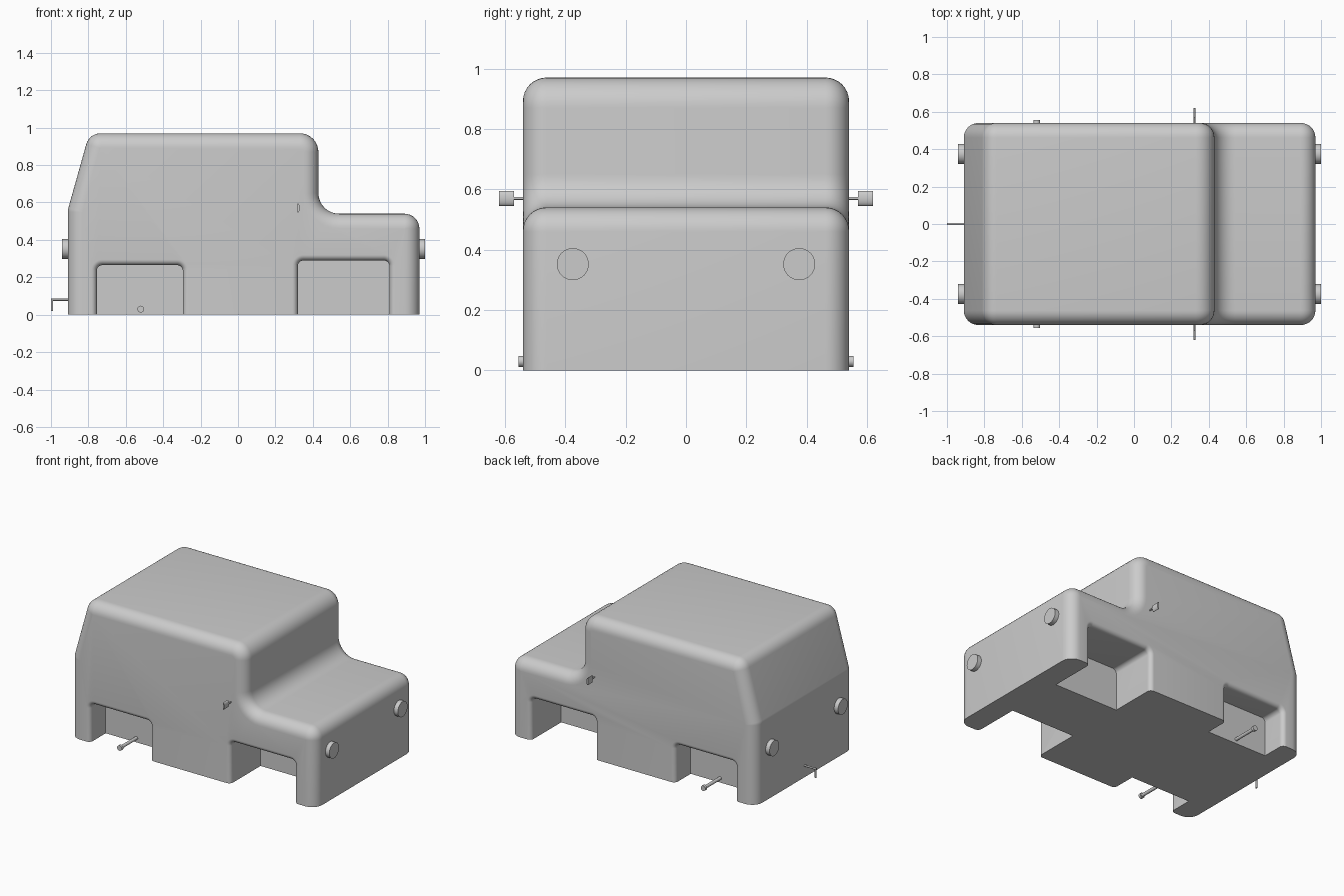
import bpy, bmesh, math
from mathutils import Vector, Matrix

cube = bpy.data.objects.get("Cube")
if cube:
    bpy.data.objects.remove(cube, do_unlink=True)

HALF = 0.54      # half width of the body
ROUND = 0.078    # rounding where the sides meet the shell
LIP = 0.03       # rounding around the wheel openings

grey = bpy.data.materials.new("light grey")
grey.use_nodes = True
grey.diffuse_color = (0.6, 0.6, 0.6, 1)
grey.node_tree.nodes["Principled BSDF"].inputs["Base Color"].default_value = grey.diffuse_color


def make(name, bm):
    bmesh.ops.recalc_face_normals(bm, faces=bm.faces)
    mesh = bpy.data.meshes.new(name)
    bm.to_mesh(mesh)
    bm.free()
    mesh.materials.append(grey)
    ob = bpy.data.objects.new(name, mesh)
    bpy.context.collection.objects.link(ob)
    return ob


def smooth(ob):
    bpy.ops.object.select_all(action='DESELECT')
    ob.select_set(True)
    bpy.context.view_layer.objects.active = ob
    bpy.ops.object.shade_smooth_by_angle(angle=math.radians(35))


def outline(corners, inset, steps=8):
    """Rounded x-z outline moved inward; the first edge (the base) stays put."""
    pts = [Vector(c[:2]) for c in corners]
    n = len(pts)
    lines = []
    for i in range(n):
        d = (pts[(i + 1) % n] - pts[i]).normalized()
        shift = Vector((-d.y, d.x)) * (inset if i else 0)
        lines.append((pts[i] + shift, d))
    out = []
    for i in range(n):
        (a, d), (b, e) = lines[i - 1], lines[i]
        turn = d.cross(e)
        p = a + d * ((b - a).cross(e) / turn)
        radius = corners[i][2]
        if not radius:
            out.append(p)
            continue
        side = 1 if turn > 0 else -1
        radius -= side * inset
        sweep = math.acos(max(-1, min(1, d.dot(e))))
        start = p - d * radius * math.tan(sweep / 2)
        centre = start + Vector((-d.y, d.x)) * side * radius
        for k in range(steps + 1):
            angle = side * sweep * k / steps + math.atan2(start.y - centre.y, start.x - centre.x)
            out.append(centre + Vector((math.cos(angle), math.sin(angle))) * radius)
    return out


def loft(name, corners, rings):
    """Skin outlines placed along y; rings are (y, inset) pairs."""
    bm = bmesh.new()
    loops = [[bm.verts.new((p.x, y, p.y)) for p in outline(corners, d)] for y, d in rings]
    for a, b in zip(loops, loops[1:]):
        for i in range(len(a)):
            j = (i + 1) % len(a)
            bm.faces.new((a[i], a[j], b[j], b[i]))
    bm.faces.new(loops[0])
    bm.faces.new(loops[-1])
    return make(name, bm)


def quarter(radius, steps=8):
    """Quarter-round steps up to the side face: (y, inset)."""
    for k in range(steps + 1):
        a = math.pi / 2 * k / steps
        yield HALF - radius + radius * math.sin(a), radius * (1 - math.cos(a))


def rod(name, start, end, radius, sides=24):
    start, end = Vector(start), Vector(end)
    axis = end - start
    turn = axis.to_track_quat('Z', 'Y').to_matrix().to_4x4()
    bm = bmesh.new()
    bmesh.ops.create_cone(bm, cap_ends=True, segments=sides, radius1=radius, radius2=radius,
                          depth=axis.length, matrix=Matrix.Translation((start + end) / 2) @ turn)
    smooth(make(name, bm))


# Body shell: corner x, z and rounding radius
shell = [(-0.91, 0, 0), (0.97, 0, 0), (0.97, 0.54, 0.08), (0.43, 0.54, 0.11),
         (0.43, 0.97, 0.1), (-0.795, 0.97, 0.08), (-0.91, 0.56, 0.08)]
side = list(quarter(ROUND))
body = loft("body", shell, [(-y, d) for y, d in reversed(side)] + side)

# Wheel openings with flared, rounded lips
cutters = []
for x0, x1, top, inner in ((-0.755, -0.295, 0.265, 0.37), (0.32, 0.81, 0.29, 0.21)):
    arch = [(x0, -0.1, 0), (x1, -0.1, 0), (x1, top, 0.03), (x0, top, 0.03)]
    flare = [(inner, 0)] + [(y, -d) for y, d in quarter(LIP)] + [(HALF + 0.1, -LIP)]
    for s in (-1, 1):
        cutters.append(loft("wheel_opening_cutter", arch, [(s * y, d) for y, d in flare]))
bpy.context.view_layer.objects.active = body
for c in cutters:
    mod = body.modifiers.new("opening", 'BOOLEAN')
    mod.operation, mod.solver, mod.object = 'DIFFERENCE', 'EXACT', c
    bpy.ops.object.modifier_apply(modifier=mod.name)
    bpy.data.objects.remove(c, do_unlink=True)
smooth(body)

for s, label in ((1, "left"), (-1, "right")):
    # Round lamps at both ends
    y = s * 0.375
    rod("front_lamp_" + label, (0.96, y, 0.352), (1.0, y, 0.352), 0.053, 32)
    rod("rear_lamp_" + label, (-0.90, y, 0.352), (-0.94, y, 0.352), 0.053, 32)

    # Rear axle stub with its end cap
    rod("axle_" + label, (-0.52, s * 0.36, 0.03), (-0.52, s * 0.545, 0.03), 0.011)
    rod("axle_cap_" + label, (-0.52, s * 0.537, 0.03), (-0.52, s * 0.555, 0.03), 0.018)

    # Wing mirror: stalk and a bulged plate
    rod("mirror_stalk_" + label, (0.324, s * 0.53, 0.57), (0.324, s * 0.575, 0.57), 0.005, 12)
    bm = bmesh.new()
    arc = [(0.319 + 0.011 * math.cos(t), 0.57 + 0.025 * math.sin(t))
           for t in (math.pi * (k / 10 - 0.5) for k in range(11))]
    face = bm.faces.new([bm.verts.new((x, s * 0.57, z)) for x, z in arc])
    ext = bmesh.ops.extrude_face_region(bm, geom=[face], use_keep_orig=True)
    moved = [v for v in ext["geom"] if isinstance(v, bmesh.types.BMVert)]
    bmesh.ops.translate(bm, verts=moved, vec=(0, s * 0.05, 0))
    smooth(make("mirror_" + label, bm))

# Tow hook at the rear
rod("hook_bar", (-0.90, 0, 0.08), (-1.0, 0, 0.08), 0.006, 12)
rod("hook_pin", (-0.994, 0, 0.085), (-0.994, 0, 0.02), 0.006, 12)
